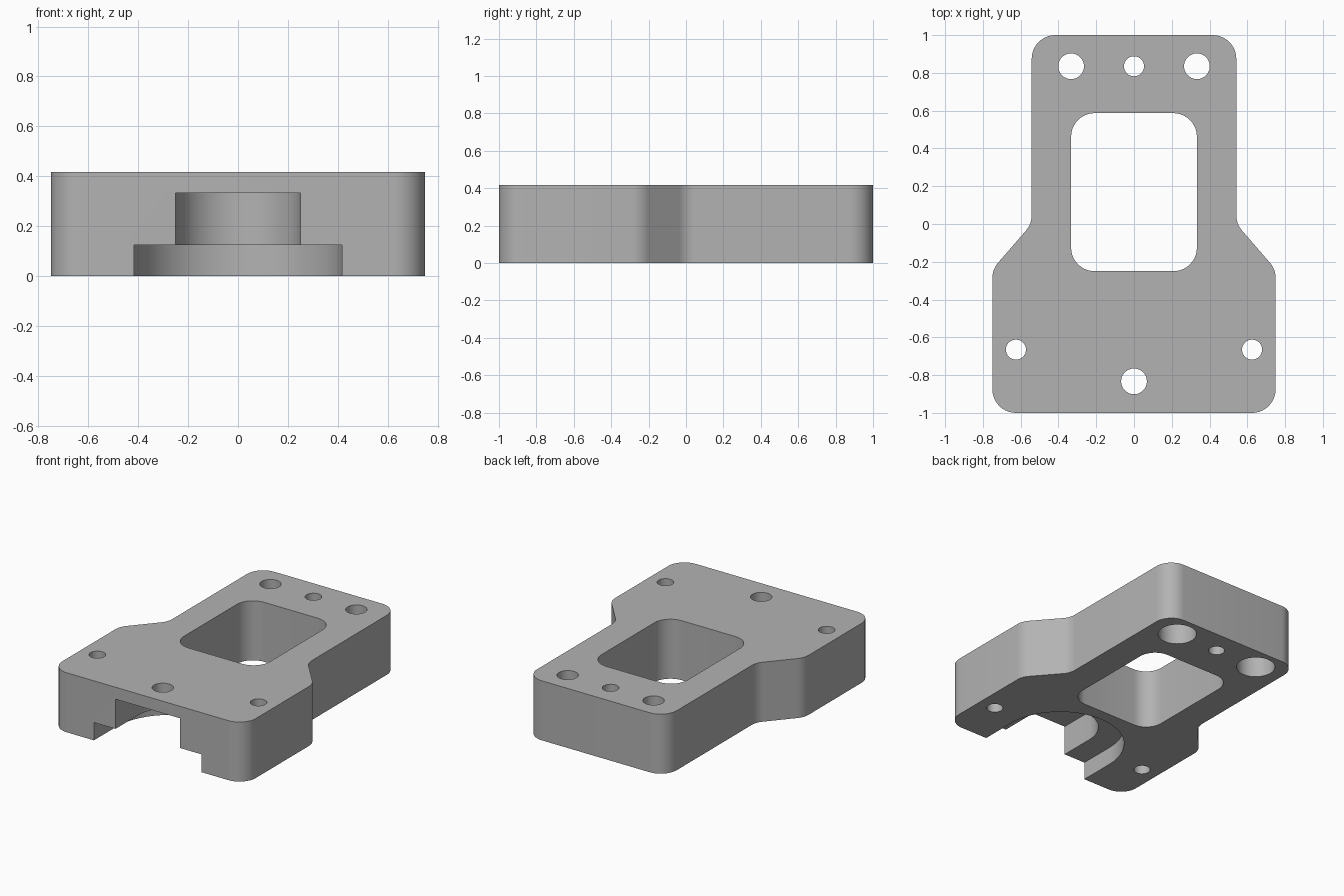
import bpy
import bmesh
import math
from mathutils import Vector

cube = bpy.data.objects.get("Cube")
if cube:
    bpy.data.objects.remove(cube, do_unlink=True)

HEIGHT = 0.417
CORNER = 0.125
OVER = 0.1  # how far cutters reach past the surfaces

metal = bpy.data.materials.new("plain grey metal")
metal.use_nodes = True
colour = (0.45, 0.45, 0.45, 1)
metal.diffuse_color = colour
metal.node_tree.nodes["Principled BSDF"].inputs["Base Color"].default_value = colour


def rounded(points, radius, steps=10):
    """Replace each corner of a polygon with a tangent arc."""
    result = []
    for i, p in enumerate(points):
        corner = Vector(p)
        a = (Vector(points[i - 1]) - corner).normalized()
        b = (Vector(points[(i + 1) % len(points)]) - corner).normalized()
        half = a.angle(b) / 2
        centre = corner + (a + b).normalized() * radius / math.sin(half)
        start = corner + a * radius / math.tan(half) - centre
        end = corner + b * radius / math.tan(half) - centre
        sweep = start.angle(end)
        for k in range(steps + 1):
            t = k / steps
            result.append(centre + (start * math.sin((1 - t) * sweep)
                                    + end * math.sin(t * sweep)) / math.sin(sweep))
    return result


def circle(x, y, radius, steps=48):
    return [(x + radius * math.cos(math.tau * k / steps),
             y + radius * math.sin(math.tau * k / steps)) for k in range(steps)]


def u_slot(radius, centre_y, steps=48):
    """Slot open to the front with a half-round end."""
    arc = [(radius * math.cos(math.pi * k / steps),
            centre_y + radius * math.sin(math.pi * k / steps)) for k in range(steps + 1)]
    return [(-radius, -1 - OVER), (radius, -1 - OVER)] + arc


def prism(name, outline, z0, z1):
    bm = bmesh.new()
    base = bm.faces.new([bm.verts.new((p[0], p[1], z0)) for p in outline])
    top = bmesh.ops.extrude_face_region(bm, geom=[base])["geom"]
    bmesh.ops.translate(bm, vec=(0, 0, z1 - z0),
                        verts=[v for v in top if isinstance(v, bmesh.types.BMVert)])
    bmesh.ops.recalc_face_normals(bm, faces=bm.faces)
    mesh = bpy.data.meshes.new(name)
    bm.to_mesh(mesh)
    bm.free()
    mesh.materials.append(metal)
    obj = bpy.data.objects.new(name, mesh)
    bpy.context.collection.objects.link(obj)
    return obj


# Outer body: narrow at the back, wide at the front
right_side = [(0.75, -1), (0.75, -0.24), (0.5417, 0), (0.5417, 1)]
outline = right_side + [(-x, y) for x, y in reversed(right_side)]
body = prism("mounting_block", rounded(outline, CORNER), 0, HEIGHT)
bpy.context.view_layer.objects.active = body
body.select_set(True)


def cut(outline, z0=-OVER, z1=HEIGHT + OVER):
    cutter = prism("cutter", outline, z0, z1)
    cutter.hide_render = True
    mod = body.modifiers.new("cut", 'BOOLEAN')
    mod.operation = 'DIFFERENCE'
    mod.solver = 'EXACT'
    mod.object = cutter
    bpy.ops.object.modifier_apply(modifier=mod.name)
    bpy.data.objects.remove(cutter, do_unlink=True)


# Central window
cut(rounded([(-0.333, -0.25), (0.333, -0.25), (0.333, 0.587), (-0.333, 0.587)], CORNER))

# Stepped slot under the front
cut(u_slot(0.417, -0.75), z1=0.125)
cut(u_slot(0.25, -0.75), z1=0.333)

# Bolt holes, with counterbores below the back pair
for side in (-1, 1):
    cut(circle(0.333 * side, 0.835, 0.068))
    cut(circle(0.333 * side, 0.835, 0.125), z1=0.208)
    cut(circle(0.625 * side, -0.665, 0.053))
cut(circle(0, 0.835, 0.053))
cut(circle(0, -0.833, 0.068))

bpy.ops.object.shade_smooth_by_angle(angle=math.radians(30))
